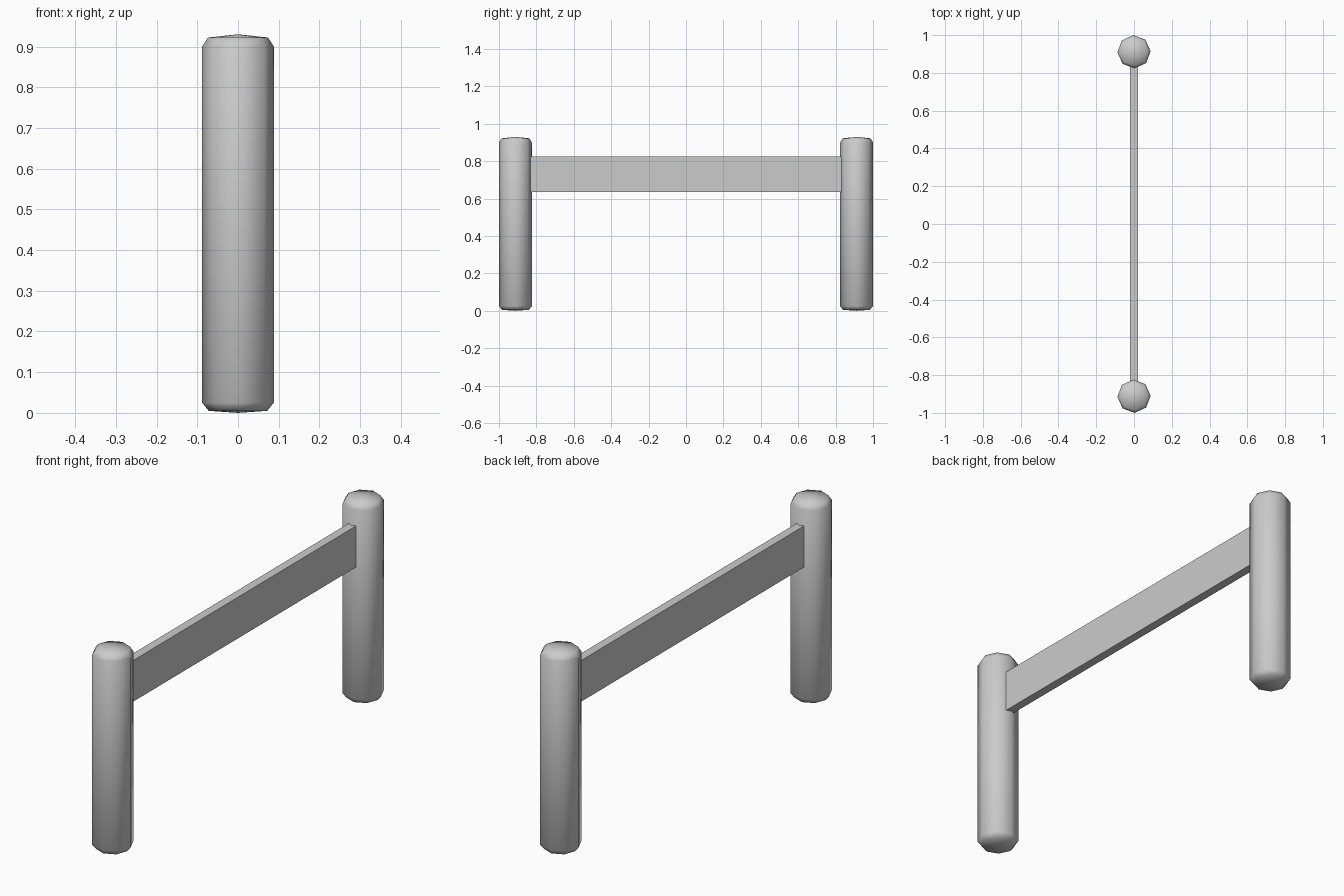
import bpy, bmesh, math

cube = bpy.data.objects.get("Cube")
if cube:
    bpy.data.objects.remove(cube, do_unlink=True)

grey = bpy.data.materials.new("plain grey")
grey.use_nodes = True
colour = (0.6, 0.6, 0.6, 1)
grey.diffuse_color = colour
grey.node_tree.nodes["Principled BSDF"].inputs["Base Color"].default_value = colour


def finish(name, bm):
    bmesh.ops.recalc_face_normals(bm, faces=bm.faces)
    mesh = bpy.data.meshes.new(name)
    bm.to_mesh(mesh)
    bm.free()
    mesh.materials.append(grey)
    obj = bpy.data.objects.new(name, mesh)
    bpy.context.collection.objects.link(obj)
    return obj


# Posts: hewn eight-sided logs with worn, slightly uneven ends
SIDES = 8
RINGS = [(0.072, 0.005), (0.088, 0.025), (0.088, 0.9), (0.074, 0.922)]


def post(name, y, turn):
    bm = bmesh.new()
    rings = []
    for radius, z in RINGS:
        ring = []
        for i in range(SIDES):
            a = math.tau * i / SIDES + turn
            ring.append(bm.verts.new((radius * math.cos(a), y + radius * math.sin(a), z)))
        rings.append(ring)
    for low, high in zip(rings, rings[1:]):
        for i in range(SIDES):
            j = (i + 1) % SIDES
            bm.faces.new((low[i], low[j], high[j], high[i]))
    # Shallow crowned ends
    for ring, z in ((rings[0], 0), (rings[-1], 0.93)):
        centre = bm.verts.new((0, y, z))
        for i in range(SIDES):
            bm.faces.new((ring[i], ring[(i + 1) % SIDES], centre))
    obj = finish(name, bm)
    bpy.ops.object.select_all(action="DESELECT")
    obj.select_set(True)
    bpy.context.view_layer.objects.active = obj
    bpy.ops.object.shade_smooth()


post("front_post", -0.912, math.radians(2))
post("back_post", 0.912, math.radians(2))

# Rail: a flat plank between the posts
bm = bmesh.new()
bmesh.ops.create_cube(bm, size=1)
for v in bm.verts:
    v.co.x *= 0.04
    v.co.y *= 1.72
    v.co.z = 0.73 + v.co.z * 0.19
finish("rail", bm)
